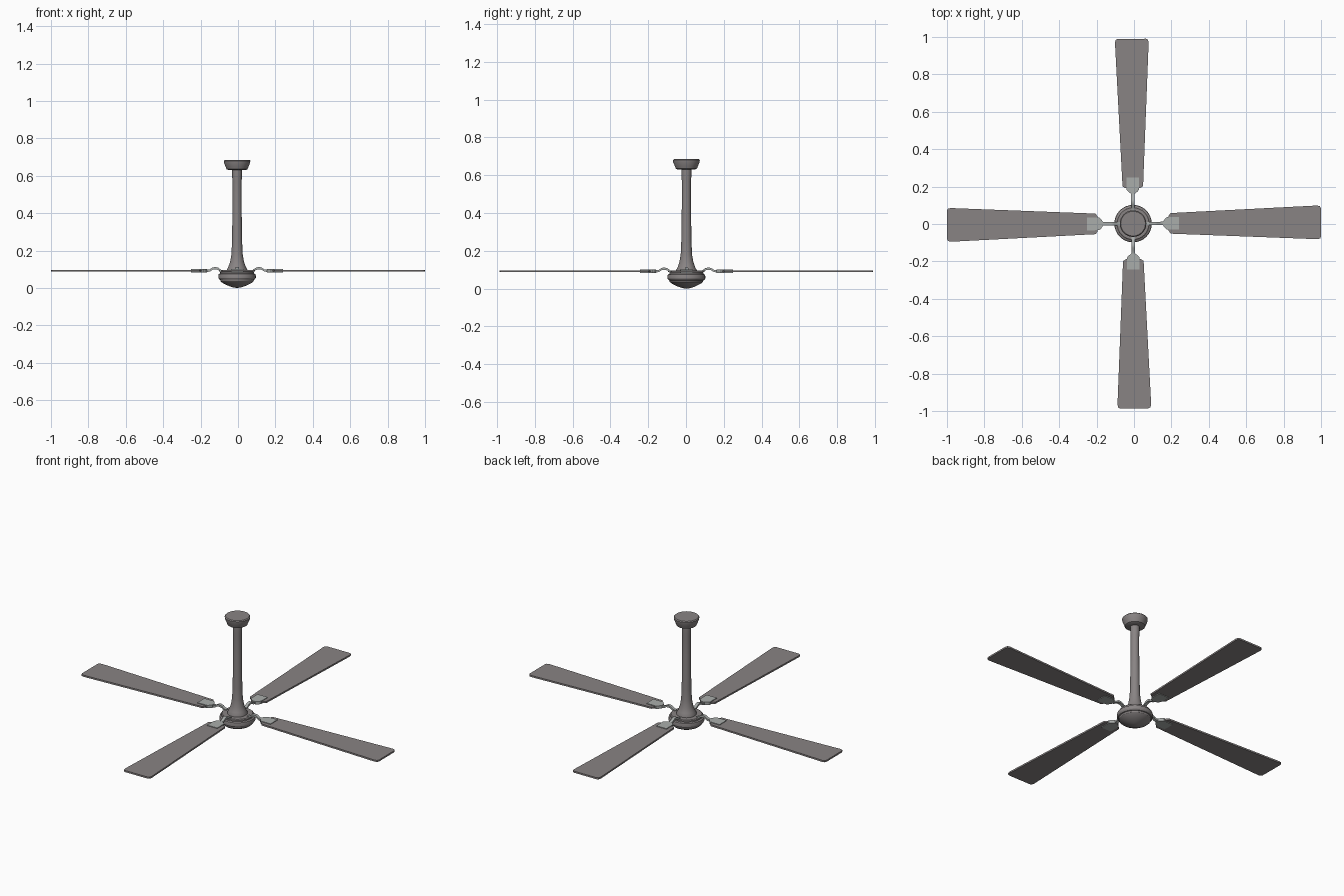
import bpy, bmesh, math
from mathutils import Matrix, Vector

if "Cube" in bpy.data.objects:
    bpy.data.objects.remove(bpy.data.objects["Cube"], do_unlink=True)

HUB = Vector((-0.005, 0.002, 0))


def material(name, rgb):
    m = bpy.data.materials.new(name)
    m.use_nodes = True
    m.diffuse_color = (*rgb, 1)
    m.node_tree.nodes["Principled BSDF"].inputs["Base Color"].default_value = (*rgb, 1)
    return m


body = material("grey brown metal", (0.25, 0.23, 0.23))
wood = material("grey brown blade", (0.25, 0.23, 0.23))
steel = material("pale steel", (0.4, 0.42, 0.41))


def finish(name, bm, mat, matrix, smooth=None):
    bmesh.ops.recalc_face_normals(bm, faces=bm.faces[:])
    me = bpy.data.meshes.new(name)
    bm.to_mesh(me)
    bm.free()
    ob = bpy.data.objects.new(name, me)
    bpy.context.collection.objects.link(ob)
    me.materials.append(mat)
    ob.matrix_world = matrix
    if smooth:
        bpy.ops.object.select_all(action="DESELECT")
        ob.select_set(True)
        bpy.context.view_layer.objects.active = ob
        bpy.ops.object.shade_smooth_by_angle(angle=math.radians(smooth))
    return ob


def lathe(name, profile, mat):
    bm = bmesh.new()
    verts = [bm.verts.new((r, 0, z)) for r, z in profile]
    edges = [bm.edges.new(pair) for pair in zip(verts, verts[1:])]
    bmesh.ops.spin(bm, geom=verts + edges, axis=(0, 0, 1), cent=(0, 0, 0),
                   steps=32, angle=math.tau)
    bmesh.ops.remove_doubles(bm, verts=bm.verts[:], dist=0.0002)
    finish(name, bm, mat, Matrix.Translation(HUB), 30)


def slab(name, half_outline, z, thick, mat, matrix):
    """Flat plate, mirrored across its long axis."""
    pts = half_outline + [(x, -y) for x, y in reversed(half_outline)]
    bm = bmesh.new()
    face = bm.faces.new([bm.verts.new((x, y, z)) for x, y in pts])
    top = bmesh.ops.extrude_face_region(bm, geom=[face])["geom"]
    bmesh.ops.translate(bm, vec=(0, 0, thick),
                        verts=[v for v in top if isinstance(v, bmesh.types.BMVert)])
    finish(name, bm, mat, matrix)


def arm(name, path, half_width, thick, mat, matrix):
    """Bent flat bar swept along a side path."""
    bm = bmesh.new()
    rings = [[bm.verts.new((x, s * half_width, z + h))
              for s, h in ((-1, 0), (1, 0), (1, thick), (-1, thick))] for x, z in path]
    for a, b in zip(rings, rings[1:]):
        for i in range(4):
            j = (i + 1) % 4
            bm.faces.new((a[i], a[j], b[j], b[i]))
    bm.faces.new(rings[0])
    bm.faces.new(rings[-1])
    finish(name, bm, mat, matrix, 40)


# Ceiling cup, down rod with flared foot, motor housing
lathe("ceiling_cup", [(0, 0.685), (0.066, 0.685), (0.071, 0.68), (0.07, 0.67),
                      (0.061, 0.648), (0.056, 0.635), (0.045, 0.63), (0, 0.63)], body)
lathe("down_rod", [(0, 0.635), (0.026, 0.635), (0.026, 0.59), (0.024, 0.57), (0.024, 0.45),
                   (0.027, 0.25), (0.03, 0.18), (0.037, 0.14), (0.047, 0.112),
                   (0.055, 0.098), (0.056, 0.085), (0, 0.085)], body)
lathe("motor_housing", [(0, 0.09), (0.085, 0.09), (0.09, 0.086), (0.09, 0.078), (0.098, 0.074),
                        (0.1, 0.066), (0.1, 0.054), (0.095, 0.046), (0.09, 0.044),
                        (0.088, 0.036), (0.078, 0.027), (0.05, 0.013), (0.022, 0.003),
                        (0, 0)], body)

# Four blades with their brackets
for i, (side, tip) in enumerate(zip(("left", "back", "right", "front"),
                                    (1.005, 0.988, 0.995, 0.988))):
    turn = math.radians(90 * i + 0.4)
    m = Matrix.Translation(HUB) @ Matrix.Rotation(turn, 4, "Z")
    slab("blade_" + side, [(0.19, 0.04), (0.2, 0.055), (tip - 0.02, 0.09),
                           (tip - 0.005, 0.086), (tip, 0.075)], 0.087, 0.01, wood, m)
    slab("bracket_plate_" + side, [(0.16, 0.01), (0.172, 0.026), (0.182, 0.034),
                                   (0.246, 0.034)], 0.083, 0.018, steel, m)
    arm("bracket_arm_" + side, [(0.07, 0.082), (0.085, 0.085), (0.1, 0.096), (0.115, 0.1),
                                (0.13, 0.098), (0.145, 0.088), (0.165, 0.085)],
        0.009, 0.012, steel, m)
